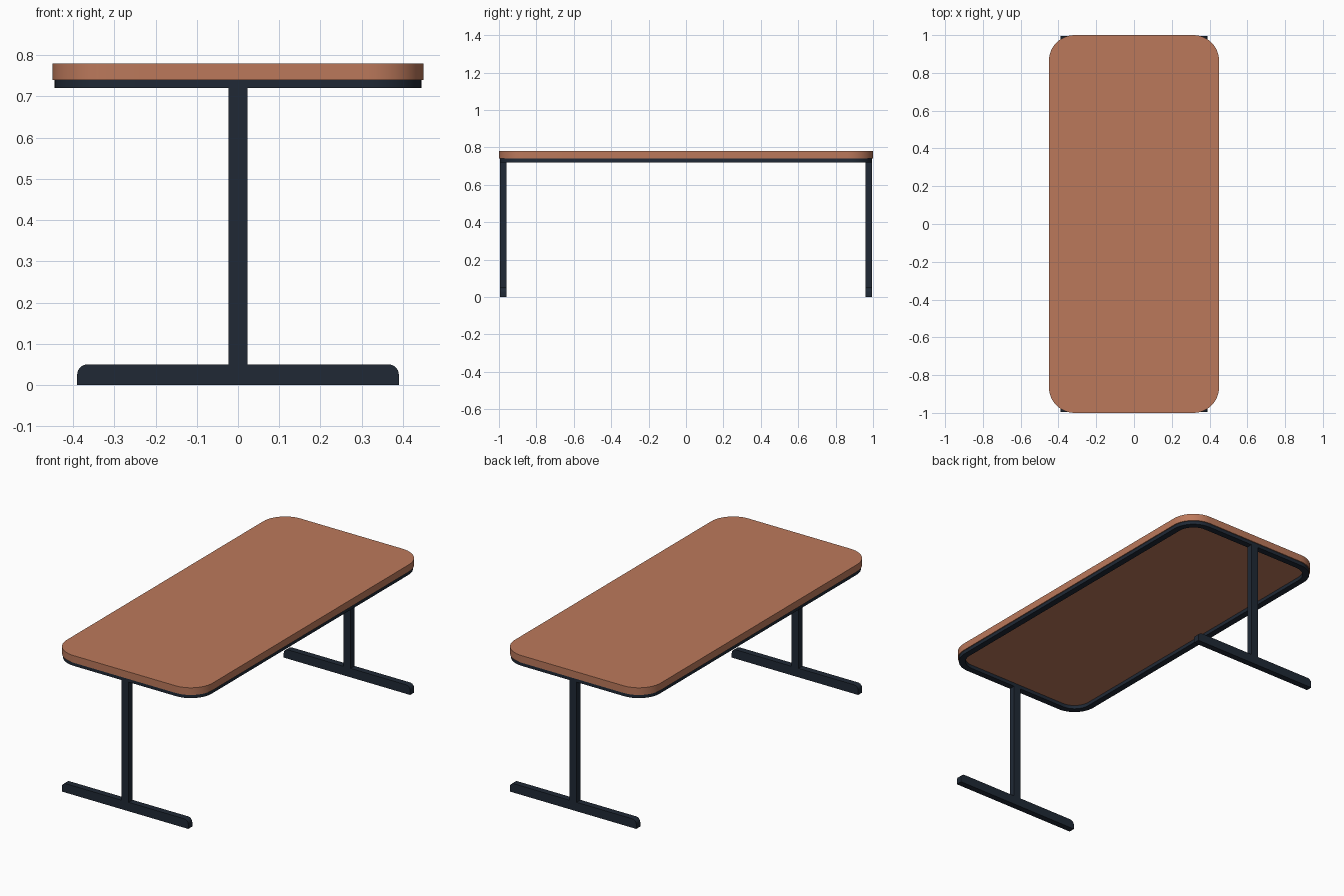
import bpy, bmesh, math
from mathutils import Matrix

if "Cube" in bpy.data.objects:
    bpy.data.objects.remove(bpy.data.objects["Cube"])


def material(name, color):
    m = bpy.data.materials.new(name)
    m.diffuse_color = color
    m.use_nodes = True
    m.node_tree.nodes["Principled BSDF"].inputs["Base Color"].default_value = m.diffuse_color
    return m


WOOD = material("wood", (0.50, 0.19, 0.105, 1))
STEEL = material("dark_steel", (0.014, 0.022, 0.036, 1))


def outline(hx, hy, r, n=12):
    """Rounded rectangle, counter-clockwise."""
    pts = []
    for k, (sx, sy) in enumerate([(1, 1), (-1, 1), (-1, -1), (1, -1)]):
        for i in range(n + 1):
            a = math.pi / 2 * (k + i / n)
            pts.append((sx * (hx - r) + r * math.cos(a), sy * (hy - r) + r * math.sin(a)))
    return pts


def finish(name, bm, mat):
    bmesh.ops.recalc_face_normals(bm, faces=bm.faces)
    me = bpy.data.meshes.new(name)
    bm.to_mesh(me)
    bm.free()
    me.materials.append(mat)
    ob = bpy.data.objects.new(name, me)
    bpy.context.collection.objects.link(ob)
    bpy.context.view_layer.objects.active = ob
    bpy.ops.object.select_all(action='DESELECT')
    ob.select_set(True)
    bpy.ops.object.shade_smooth_by_angle(angle=math.radians(30))
    return ob


def prism(name, pts, depth, mat, matrix):
    """Extrude a flat outline along its local z, then place it."""
    bm = bmesh.new()
    face = bm.faces.new([bm.verts.new((x, y, 0)) for x, y in pts])
    ext = bmesh.ops.extrude_face_region(bm, geom=[face])["geom"]
    bmesh.ops.translate(bm, vec=(0, 0, depth), verts=[v for v in ext if isinstance(v, bmesh.types.BMVert)])
    bm.transform(matrix)
    return finish(name, bm, mat)


# Table top
prism("table_top", outline(0.45, 1.0, 0.135), 0.04, WOOD, Matrix.Translation((0, 0, 0.74)))

# Frame rim under the top: rectangular section swept round the outline
bm = bmesh.new()
T = 0.035
loops = []
for inset, z in [(0, 0.72), (0, 0.74), (T, 0.74), (T, 0.72)]:
    pts = outline(0.445 - inset, 0.995 - inset, 0.13 - inset)
    loops.append([bm.verts.new((x, y, z)) for x, y in pts])
n = len(loops[0])
for k in range(4):
    a, b = loops[k], loops[(k + 1) % 4]
    for i in range(n):
        j = (i + 1) % n
        bm.faces.new((a[i], a[j], b[j], b[i]))
finish("frame_rim", bm, STEEL)

# Foot profile with rounded upper ends
R = 0.025
foot = [(-0.39, 0), (0.39, 0)]
for cx, start in [(0.39 - R, 0), (-0.39 + R, 90)]:
    for i in range(9):
        a = math.radians(start + 90 * i / 8)
        foot.append((cx + R * math.cos(a), 0.05 - R + R * math.sin(a)))
post = [(-0.0225, 0.05), (0.0225, 0.05), (0.0225, 0.72), (-0.0225, 0.72)]

# A post and foot at each end
for side, y in [("front", -0.96), ("back", 0.995)]:
    place = Matrix.Translation((0, y, 0)) @ Matrix.Rotation(math.pi / 2, 4, 'X')
    prism(side + "_foot", foot, T, STEEL, place)
    prism(side + "_leg", post, T, STEEL, place)
